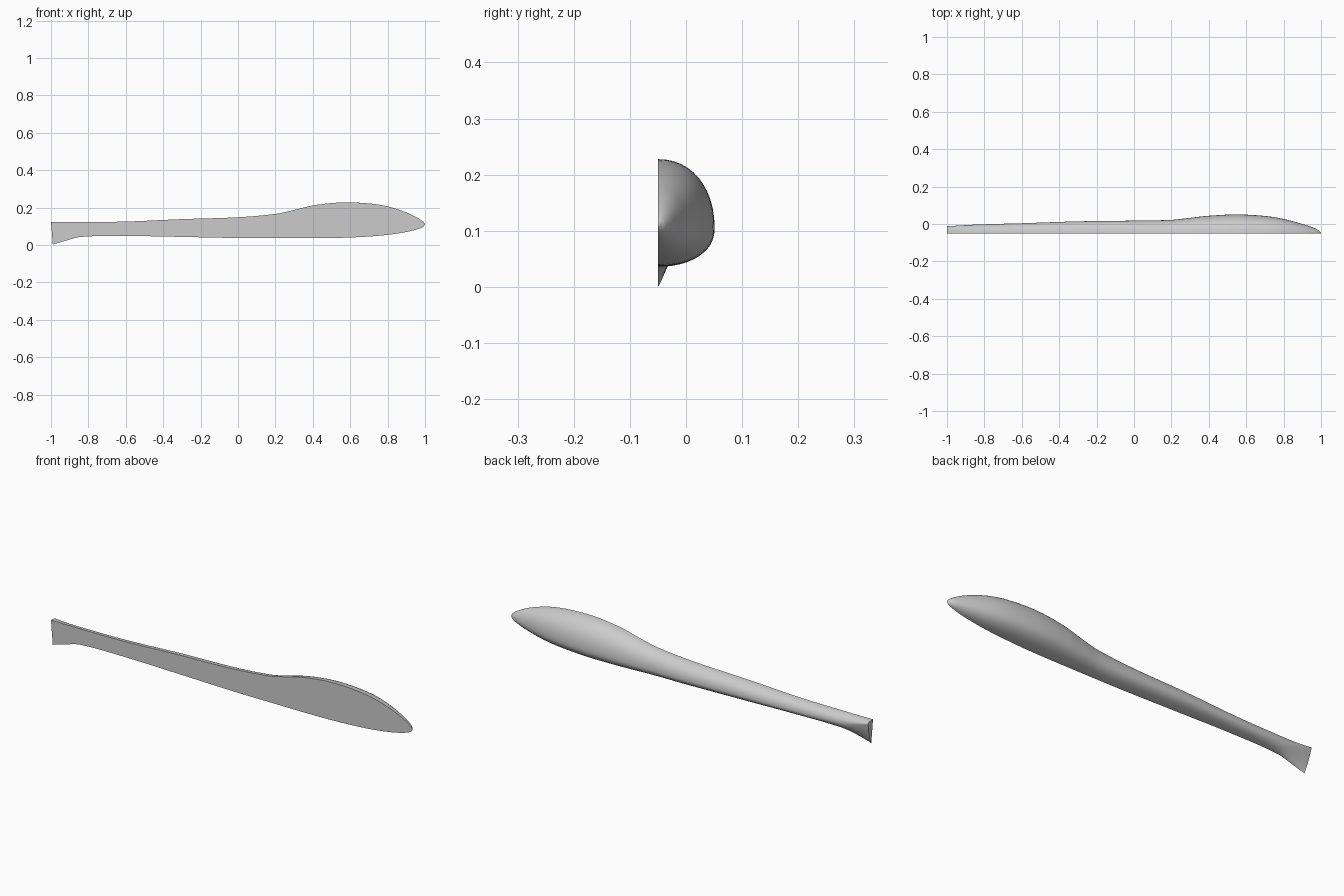
import bpy
import bmesh
import math

if "Cube" in bpy.data.objects:
    bpy.data.objects.remove(bpy.data.objects["Cube"], do_unlink=True)

BACK_PLANE = -0.05   # flat side of the half body
ARC_STEPS = 24       # points around each half section
SUBSTEPS = 5         # rings between neighbouring stations

# Stations: x, bottom z, top z, outermost y, widest point as share of height, lower curve power
STATIONS = [
    (-1.0, 0.0, 0.124, -0.012, 0.92, 1.2),
    (-0.93, 0.02, 0.123, -0.008, 0.75, 1.4),
    (-0.84, 0.043, 0.123, -0.003, 0.5, 1.8),
    (-0.6, 0.048, 0.125, 0.004, 0.4, 2),
    (-0.3, 0.043, 0.138, 0.014, 0.4, 2),
    (0.0, 0.037, 0.148, 0.018, 0.38, 2),
    (0.2, 0.036, 0.166, 0.022, 0.37, 2.1),
    (0.3, 0.036, 0.187, 0.033, 0.36, 2.2),
    (0.4, 0.036, 0.211, 0.044, 0.35, 2.2),
    (0.55, 0.038, 0.227, 0.051, 0.35, 2.2),
    (0.7, 0.045, 0.222, 0.043, 0.36, 2.2),
    (0.8, 0.054, 0.206, 0.027, 0.38, 2.2),
    (0.9, 0.069, 0.174, 0.0, 0.4, 2.1),
    (0.96, 0.084, 0.145, -0.02, 0.42, 2),
    (0.99, 0.097, 0.125, -0.036, 0.45, 2),
    (1.0, 0.108, 0.113, -0.048, 0.5, 2),
]


def slope(i, k):
    """Rate of change of value k along the body at station i."""
    a = STATIONS[max(i - 1, 0)]
    b = STATIONS[min(i + 1, len(STATIONS) - 1)]
    return (b[k] - a[k]) / (b[0] - a[0])


def blend(i, t):
    """Smooth cubic blend from station i to the next."""
    a, b = STATIONS[i], STATIONS[i + 1]
    span = b[0] - a[0]
    s = t * t * (3 - 2 * t)
    values = [a[0] + span * t]
    for k in range(1, len(a)):
        lead = slope(i, k) * span * t * (1 - t) ** 2
        trail = slope(i + 1, k) * span * t * t * (1 - t)
        values.append(a[k] + (b[k] - a[k]) * s + lead - trail)
    return values


def section(x, low, high, out, share, power):
    """Half section from bottom to top, rounded towards +y."""
    middle = low + (high - low) * share
    depth = out - BACK_PLANE
    points = []
    for j in range(ARC_STEPS + 1):
        angle = math.pi * (j / ARC_STEPS - 0.5)
        below = angle < 0
        p = 2 / (power if below else 2.15)
        reach = middle - low if below else high - middle
        rise = math.copysign(abs(math.sin(angle)) ** p, angle)
        z = middle + reach * rise
        y = BACK_PLANE + depth * max(math.cos(angle), 0) ** p
        # The tail end leans slightly
        lean = 0.01 * (1 - z / high) if x < -0.999 else 0
        points.append((x + lean, y, z))
    return points


# Loft the half body
bm = bmesh.new()
last = len(STATIONS) - 1
profiles = [blend(i, n / SUBSTEPS) for i in range(last) for n in range(SUBSTEPS)]
profiles.append(STATIONS[last])
rings = [[bm.verts.new(p) for p in section(*values)] for values in profiles]
for first, second in zip(rings, rings[1:]):
    for j in range(len(first)):
        k = (j + 1) % len(first)   # the last step closes the flat side
        bm.faces.new((first[j], second[j], second[k], first[k]))
bm.faces.new(rings[0])
bm.faces.new(rings[-1])
bmesh.ops.recalc_face_normals(bm, faces=bm.faces)

mesh = bpy.data.meshes.new("half_fuselage")
bm.to_mesh(mesh)
bm.free()
body = bpy.data.objects.new("half_fuselage", mesh)
bpy.context.collection.objects.link(body)

# Plain grey finish
grey = bpy.data.materials.new("light_grey")
grey.use_nodes = True
colour = (0.6, 0.6, 0.6, 1)
grey.diffuse_color = colour
for node in grey.node_tree.nodes:
    if node.type == "BSDF_PRINCIPLED":
        node.inputs["Base Color"].default_value = colour
mesh.materials.append(grey)

# Smooth skin with crisp edges along the flat side
bpy.ops.object.select_all(action="DESELECT")
body.select_set(True)
bpy.context.view_layer.objects.active = body
bpy.ops.object.shade_smooth_by_angle(angle=math.radians(40))
